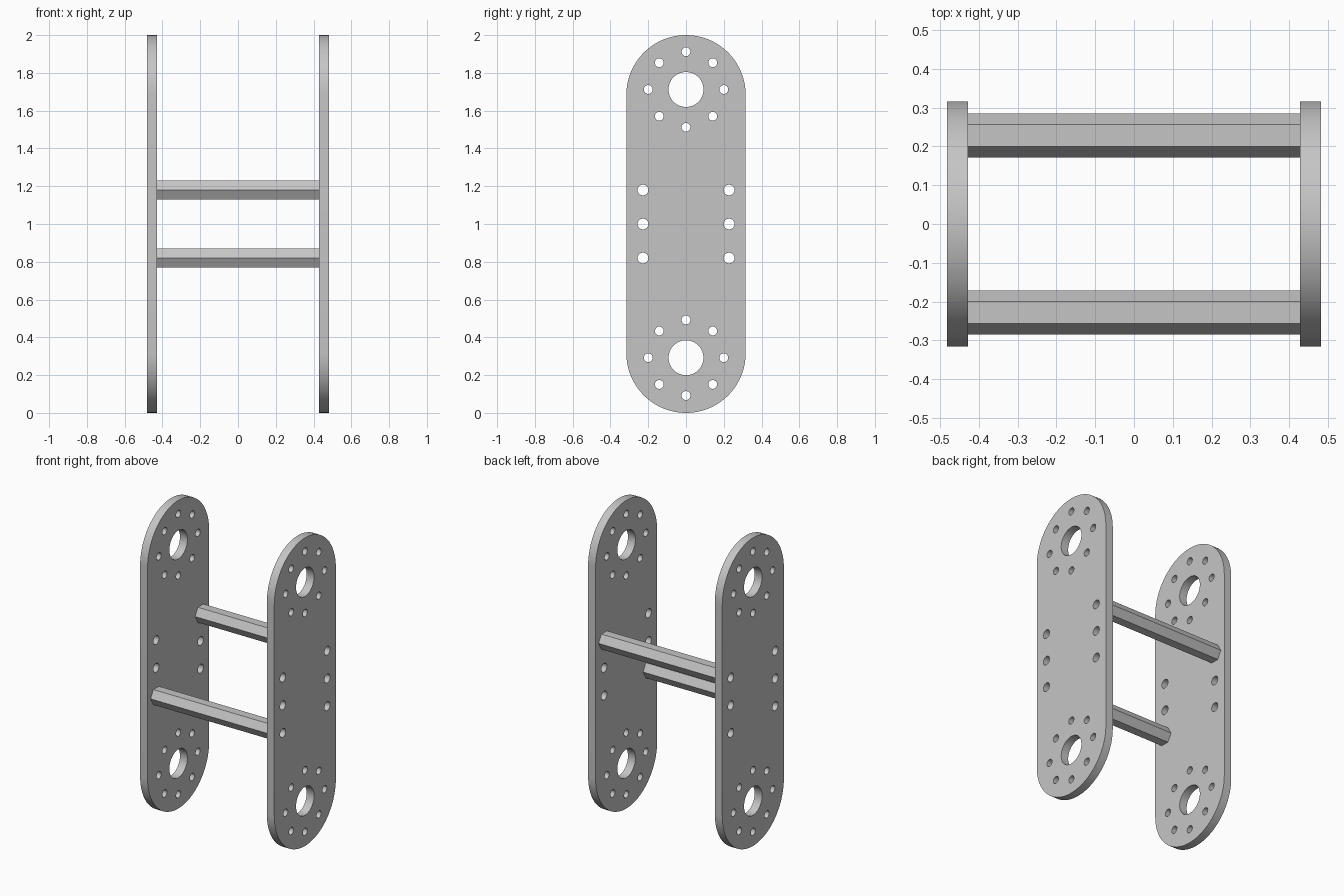
import bpy, bmesh
from math import cos, sin, pi, radians
from mathutils import Matrix

cube = bpy.data.objects.get("Cube")
if cube:
    bpy.data.objects.remove(cube, do_unlink=True)

GREY = (0.56, 0.56, 0.56, 1)
metal = bpy.data.materials.new("grey metal")
metal.use_nodes = True
metal.diffuse_color = GREY
metal.node_tree.nodes["Principled BSDF"].inputs["Base Color"].default_value = GREY

HALF_WIDTH = 0.4815   # outer faces of the plates
INNER = 0.428         # inner faces of the plates
END_R = 0.316         # rounded plate ends
BORE = 0.0285         # side holes and spacer bores
SIDE_Y = 0.228
SIDE_Z = (0.82, 1.0, 1.18)


def arc(y, z, r, n, start=0.0, sweep=2 * pi, closed=True):
    steps = n if closed else n - 1
    return [(y + r * cos(start + sweep * i / steps),
             z + r * sin(start + sweep * i / steps)) for i in range(n)]


def extrude_profile(name, loops, x_min, x_max):
    """Fill nested y-z loops (inner ones become holes) and extrude along x."""
    curve = bpy.data.curves.new(name + "_profile", 'CURVE')
    curve.dimensions = '2D'
    curve.fill_mode = 'BOTH'
    curve.extrude = (x_max - x_min) / 2
    for pts in loops:
        spline = curve.splines.new('POLY')
        spline.points.add(len(pts) - 1)
        for p, (y, z) in zip(spline.points, pts):
            p.co = (y, z, 0, 1)
        spline.use_cyclic_u = True
    helper = bpy.data.objects.new(name + "_profile", curve)
    bpy.context.collection.objects.link(helper)
    bpy.context.view_layer.update()
    graph = bpy.context.evaluated_depsgraph_get()
    mesh = bpy.data.meshes.new_from_object(helper.evaluated_get(graph))
    bpy.data.objects.remove(helper, do_unlink=True)

    # profile plane to y-z, depth to x
    turn = Matrix(((0, 0, 1, 0), (1, 0, 0, 0), (0, 1, 0, 0), (0, 0, 0, 1)))
    mesh.transform(Matrix.Translation(((x_min + x_max) / 2, 0, 0)) @ turn)
    bm = bmesh.new()
    bm.from_mesh(mesh)
    bmesh.ops.remove_doubles(bm, verts=bm.verts, dist=0.0001)
    bmesh.ops.recalc_face_normals(bm, faces=bm.faces)
    bm.to_mesh(mesh)
    bm.free()

    mesh.name = name
    mesh.materials.clear()
    mesh.materials.append(metal)
    obj = bpy.data.objects.new(name, mesh)
    bpy.context.collection.objects.link(obj)
    bpy.ops.object.select_all(action='DESELECT')
    obj.select_set(True)
    bpy.context.view_layer.objects.active = obj
    bpy.ops.object.shade_smooth_by_angle(angle=radians(30))
    return obj


# Plate outline with rounded ends
plate = [arc(0, 2 - END_R, END_R, 40, 0, pi, False)
         + arc(0, END_R, END_R, 40, pi, pi, False)]

# Large hole with a ring of eight bolt holes at each end
for z in (0.292, 1.712):
    plate.append(arc(0, z, 0.0925, 48))
    plate += [arc(y, bz, 0.0235, 24) for y, bz in arc(0, z, 0.2, 8)]

# Three holes along each long edge
plate += [arc(s * SIDE_Y, z, BORE, 24) for s in (-1, 1) for z in SIDE_Z]

extrude_profile("left_plate", plate, INNER, HALF_WIDTH)
extrude_profile("right_plate", plate, -HALF_WIDTH, -INNER)

# Hollow hexagonal spacers
for name, y, z in (("front_spacer", -SIDE_Y, SIDE_Z[0]),
                   ("back_spacer", SIDE_Y, SIDE_Z[2])):
    extrude_profile(name, [arc(y, z, 0.057, 6), arc(y, z, BORE, 24)], -INNER, INNER)
